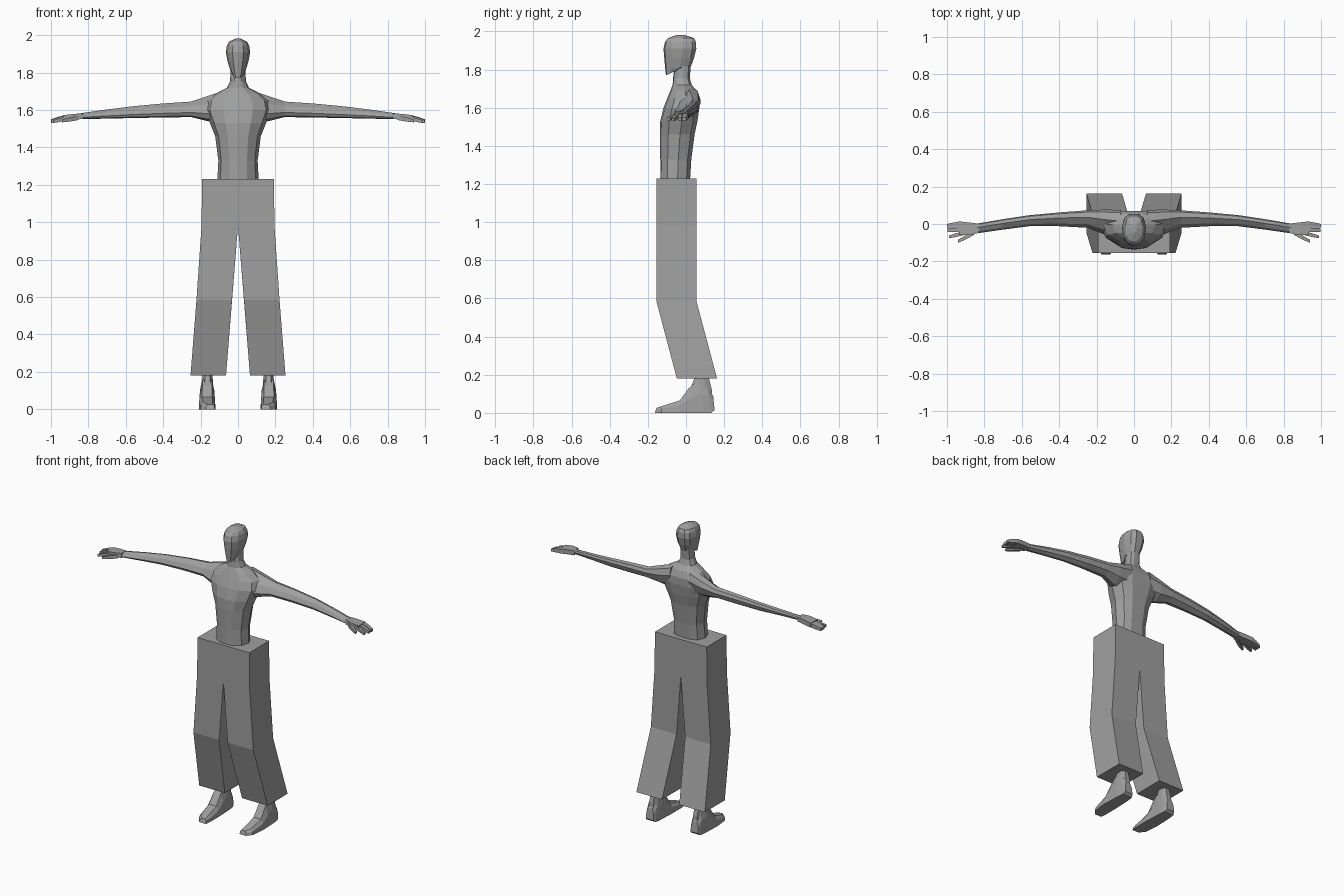
import bpy, bmesh
from mathutils import Vector

grey = bpy.data.materials.new("plain grey")
grey.diffuse_color = (0.35, 0.35, 0.35, 1)


def loft(name, rings, mirror=False):
    """Skin a list of equal-length point rings and cap both ends."""
    bm = bmesh.new()
    loops = [[bm.verts.new(p) for p in r] for r in rings]
    n = len(loops[0])
    for a, b in zip(loops, loops[1:]):
        for i in range(n):
            bm.faces.new((a[i], a[(i + 1) % n], b[(i + 1) % n], b[i]))
    bm.faces.new(loops[0])
    bm.faces.new(loops[-1])
    if mirror:
        geo = bmesh.ops.duplicate(bm, geom=bm.verts[:] + bm.edges[:] + bm.faces[:])["geom"]
        for v in geo:
            if isinstance(v, bmesh.types.BMVert):
                v.co.x *= -1
    bmesh.ops.recalc_face_normals(bm, faces=bm.faces[:])
    me = bpy.data.meshes.new(name)
    bm.to_mesh(me)
    bm.free()
    me.materials.append(grey)
    ob = bpy.data.objects.new(name, me)
    bpy.context.collection.objects.link(ob)
    return ob


def body_ring(z, w, yf, yb, tilt=0.0):
    """Horizontal 12-sided body section; tilt raises the back edge."""
    d = yb - yf
    half = [(0, 0), (.45, .04), (.85, .24), (1, .58), (.8, .88), (.4, 1), (0, 1)]
    pts = half + [(-x, y) for x, y in half[-2:0:-1]]
    return [(x * w, yf + y * d, z + tilt * (y - .5)) for x, y in pts]


def arm_ring(x, yf, yb, zb, zt):
    """Eight-sided arm section, leaning back towards the top."""
    pts = [(0, .3), (.12, .08), (.45, 0), (.85, .25), (1, .65), (.9, .92), (.6, 1), (.2, .7)]
    return [(x, yf + u * (yb - yf), zb + v * (zt - zb)) for u, v in pts]


# Torso and neck
loft("torso", [body_ring(*r) for r in [
    (1.20, .112, -.135, .02), (1.33, .105, -.135, .028), (1.46, .122, -.137, .045),
    (1.53, .150, -.135, .060), (1.60, .178, -.118, .070), (1.65, .165, -.098, .070),
    (1.69, .115, -.082, .055), (1.72, .058, -.070, .030), (1.755, .042, -.068, .020),
    (1.82, .040, -.060, .025)]])

# Head: jaw, cheeks, brow and crown
loft("head", [body_ring(*r) for r in [
    (1.785, .026, -.105, -.04, .03), (1.81, .041, -.109, .025, .01), (1.86, .056, -.114, .042),
    (1.91, .065, -.118, .054), (1.945, .059, -.110, .052), (1.965, .048, -.095, .042),
    (1.982, .014, -.048, -.008)]])

# Arms out to the wrists
loft("arms", [arm_ring(*r) for r in [
    (.07, -.075, .075, 1.535, 1.705), (.16, -.055, .077, 1.54, 1.675),
    (.25, -.020, .073, 1.562, 1.645), (.40, -.012, .062, 1.560, 1.635),
    (.56, -.012, .047, 1.557, 1.620), (.70, -.030, .026, 1.554, 1.603),
    (.84, -.050, .002, 1.551, 1.583)]], True)


def bar(name, stations):
    """Mirrored box strip: x, front y, back y, bottom z, top z."""
    return loft(name, [[(x, a, lo), (x, b, lo), (x, b, hi), (x, a, hi)]
                       for x, a, b, lo, hi in stations], True)


# Hands and fingers
bar("palms", [(.83, -.048, .002, 1.552, 1.582), (.88, -.060, .008, 1.548, 1.579),
              (.935, -.058, .014, 1.543, 1.572)])
bar("outer_fingers", [(.93, -.018, .014, 1.545, 1.571), (.965, -.019, .008, 1.538, 1.563),
                      (1.0, -.020, .000, 1.532, 1.550)])
bar("middle_fingers", [(.93, -.042, -.019, 1.543, 1.569), (.965, -.043, -.021, 1.536, 1.56),
                       (.998, -.043, -.023, 1.530, 1.547)])
bar("index_fingers", [(.915, -.060, -.040, 1.543, 1.565), (.955, -.070, -.050, 1.536, 1.556),
                      (.988, -.076, -.062, 1.530, 1.545)])
bar("thumbs", [(.855, -.058, -.030, 1.546, 1.570), (.90, -.083, -.060, 1.538, 1.560),
               (.94, -.100, -.084, 1.534, 1.549)])

# Trousers: two straight-cut legs meeting on the centre line
leg = loft("trousers", [[(a, f, z), (b, f, z), (b, k, z), (a, k, z)] for z, a, b, f, k in [
    (1.23, 0, .192, -.155, .055), (.98, 0, .195, -.155, .055),
    (.585, .032, .222, -.155, .055), (.18, .064, .254, -.048, .163)]], True)
bm = bmesh.new()
bm.from_mesh(leg.data)
seam = [f for f in bm.faces if all(abs(v.co.x) < 1e-5 for v in f.verts)]
bmesh.ops.delete(bm, geom=seam, context="FACES_ONLY")
bmesh.ops.remove_doubles(bm, verts=bm.verts[:], dist=1e-4)
bmesh.ops.dissolve_limit(bm, angle_limit=.01, verts=bm.verts[:], edges=bm.edges[:])
bm.to_mesh(leg.data)
bm.free()


def foot_ring(y0, y1, a, b, z0, z1):
    """Foot slice from sole (y0, z0) to instep (y1, z1), narrower on top."""
    m, h = (a + b) / 2, (b - a) / 2
    ym, zm = y0 + (y1 - y0) * .6, z0 + (z1 - z0) * .6
    return [(a, y0, z0), (b, y0, z0), (m + h * .95, ym, zm), (m + h * .6, y1, z1),
            (m - h * .6, y1, z1), (m - h * .95, ym, zm)]


# Feet, toe to heel, with the ankles running up into the trousers
loft("feet", [foot_ring(*r) for r in [
    (-.163, -.155, .125, .172, 0, .026), (-.13, -.125, .120, .200, 0, .036),
    (-.03, -.032, .120, .210, 0, .066), (.04, .015, .123, .207, 0, .13),
    (.09, .06, .125, .205, 0, .17), (.133, .110, .130, .200, 0, .15),
    (.150, .143, .138, .193, .015, .085)]], True)
loft("ankles", [[(.163 + u * w, c + v * d, z) for u, v in
                 [(-.5, -1), (.5, -1), (1, -.4), (1, .4), (.5, 1), (-.5, 1), (-1, .4), (-1, -.4)]]
                for z, w, c, d in [(.05, .036, .085, .055), (.12, .031, .078, .058),
                                   (.175, .027, .082, .040), (.24, .027, .075, .040)]], True)
